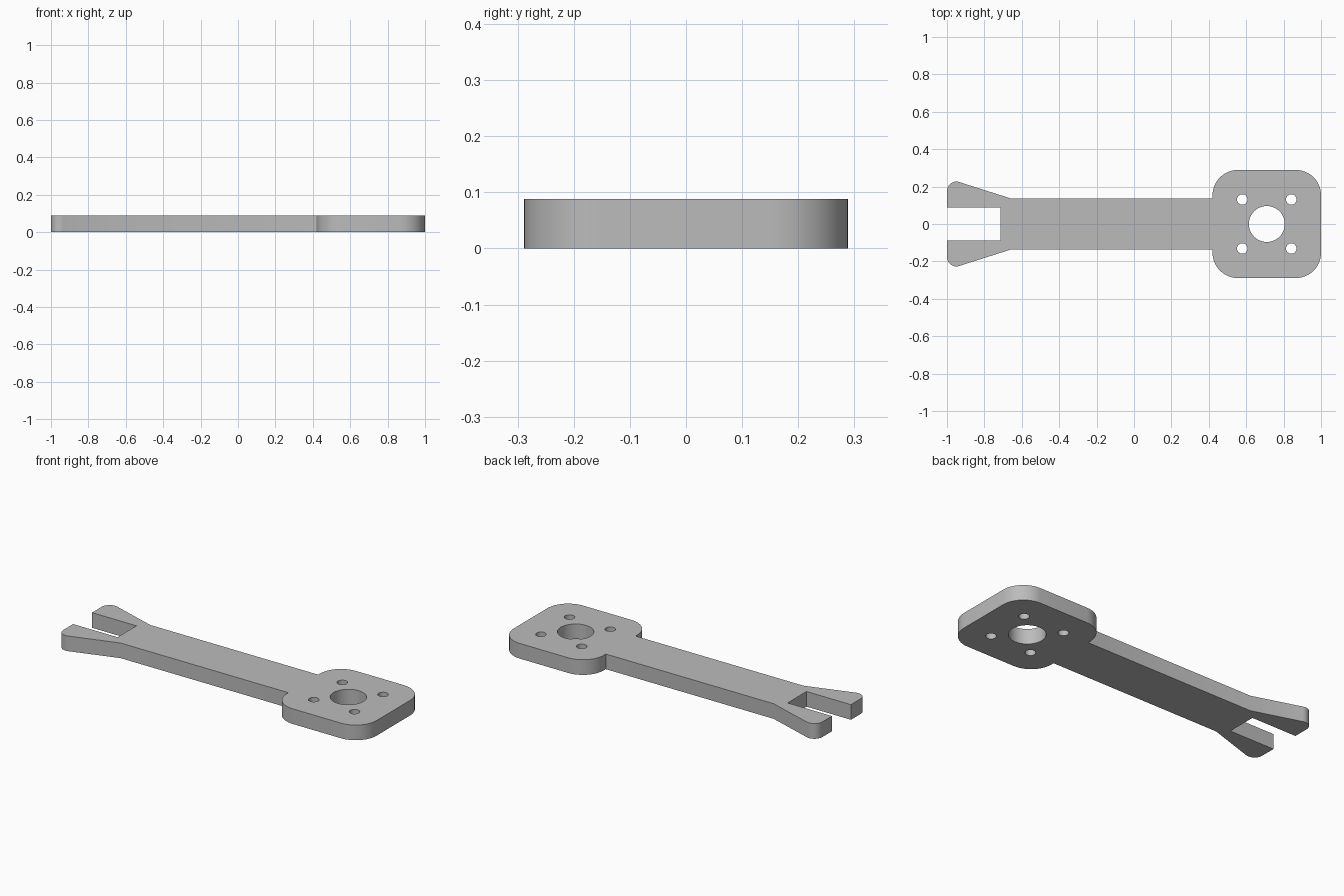
import bpy
import bmesh
from math import cos, sin, pi, radians
from mathutils import Vector

THICK = 0.088
PAD_X = 0.71

cube = bpy.data.objects.get("Cube")
if cube:
    bpy.data.objects.remove(cube, do_unlink=True)

# Single grey material
grey = bpy.data.materials.new("plain grey")
grey.use_nodes = True
colour = (0.5, 0.5, 0.5, 1.0)
grey.diffuse_color = colour
grey.node_tree.nodes["Principled BSDF"].inputs["Base Color"].default_value = colour


def rounded(corners, steps=12):
    """Turn (x, y, radius) corners into a closed outline with true arc fillets."""
    points = []
    for i, (x, y, r) in enumerate(corners):
        p = Vector((x, y))
        if r == 0:
            points.append(p)
            continue
        a = (Vector(corners[i - 1][:2]) - p).normalized()
        b = (Vector(corners[(i + 1) % len(corners)][:2]) - p).normalized()
        half = a.angle(b) / 2
        centre = p + (a + b).normalized() * r / sin(half)
        start = p + a * (centre - p).dot(a) - centre
        end = p + b * (centre - p).dot(b) - centre
        sweep = start.angle_signed(end)
        for k in range(steps + 1):
            t = -sweep * k / steps
            points.append(centre + Vector((start.x * cos(t) - start.y * sin(t),
                                           start.x * sin(t) + start.y * cos(t))))
    return points


def circle(x, y, r, count):
    return [Vector((x + r * cos(2 * pi * k / count), y + r * sin(2 * pi * k / count)))
            for k in range(count)]


# Half outline: slot, forked claw, stem, rounded mounting pad; then mirrored
half_outline = [
    (-0.714, 0.087, 0), (-1.0, 0.087, 0), (-1.0, 0.245, 0.05),
    (-0.66, 0.137, 0), (0.42, 0.137, 0),
    (0.42, 0.289, 0.135), (1.0, 0.289, 0.135),
]
outline = rounded(half_outline + [(x, -y, r) for x, y, r in reversed(half_outline)])

# Centre bore and four bolt holes
loops = [outline, circle(PAD_X, 0, 0.096, 48)]
for sx in (-1, 1):
    for sy in (-1, 1):
        loops.append(circle(PAD_X + sx * 0.131, sy * 0.131, 0.028, 24))

# Filled flat profile extruded to the plate thickness
profile = bpy.data.curves.new("arm_plate", "CURVE")
profile.dimensions = "2D"
profile.fill_mode = "BOTH"
profile.extrude = THICK / 2
for loop in loops:
    spline = profile.splines.new("POLY")
    spline.points.add(len(loop) - 1)
    for point, co in zip(spline.points, loop):
        point.co = (co.x, co.y, 0, 1)
    spline.use_cyclic_u = True
profile.materials.append(grey)

plate = bpy.data.objects.new("arm_plate", profile)
bpy.context.collection.objects.link(plate)
bpy.ops.object.select_all(action="DESELECT")
plate.select_set(True)
bpy.context.view_layer.objects.active = plate
bpy.ops.object.convert(target="MESH")
plate = bpy.context.view_layer.objects.active

# Weld caps to walls, rest on the ground, tidy the normals
bm = bmesh.new()
bm.from_mesh(plate.data)
bmesh.ops.remove_doubles(bm, verts=bm.verts, dist=0.0001)
bmesh.ops.translate(bm, verts=bm.verts, vec=(0, 0, THICK / 2))
bmesh.ops.recalc_face_normals(bm, faces=bm.faces)
bm.to_mesh(plate.data)
bm.free()
bpy.ops.object.shade_smooth_by_angle(angle=radians(30))
